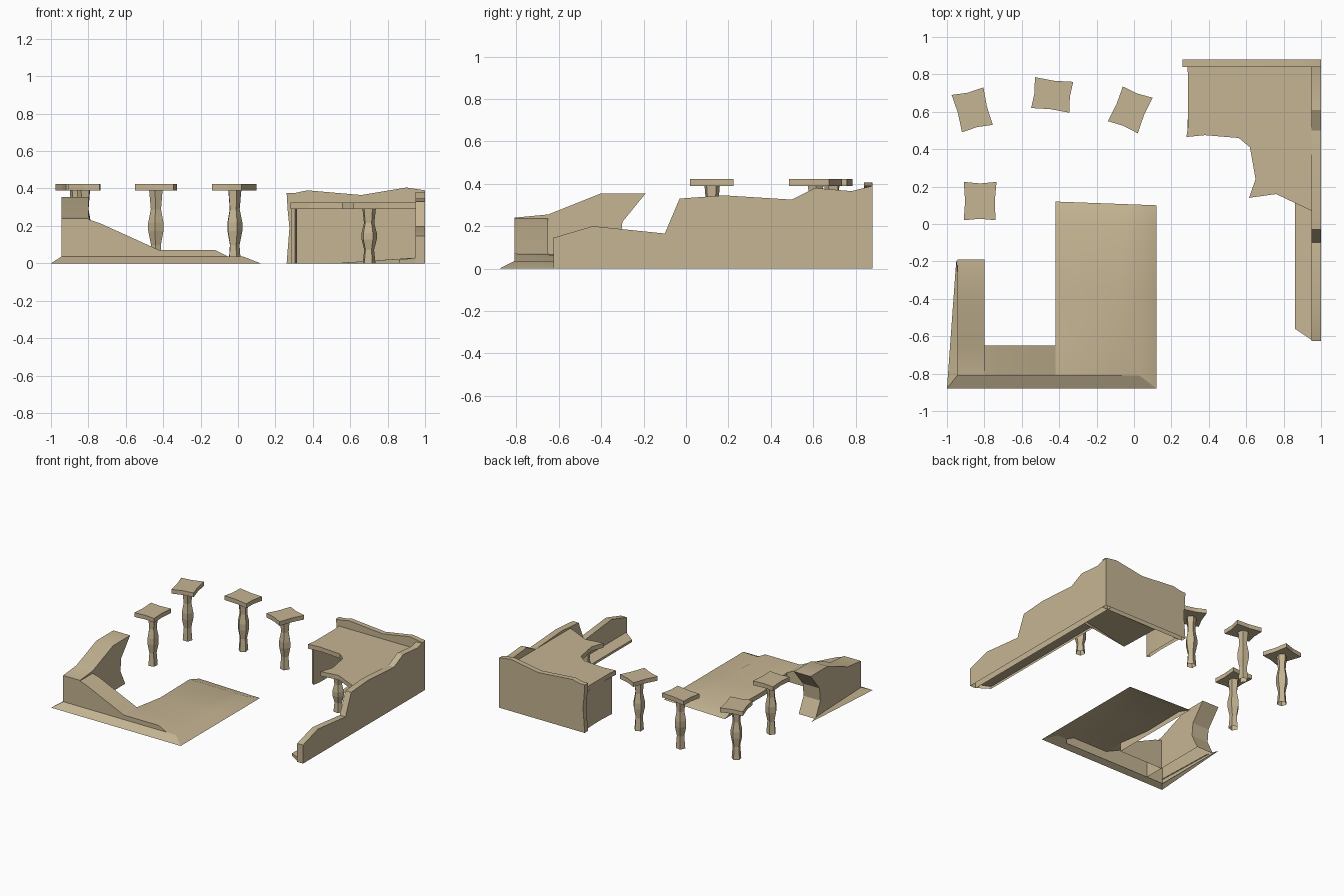
import bpy, bmesh, math
from mathutils import Vector

if "Cube" in bpy.data.objects:
    bpy.data.objects.remove(bpy.data.objects["Cube"])

stone = bpy.data.materials.new("sandstone")
stone.diffuse_color = (0.56, 0.46, 0.29, 1)
stone.use_nodes = True
stone.node_tree.nodes["Principled BSDF"].inputs["Base Color"].default_value = stone.diffuse_color


def finish(name, bm, drop=None, smooth=True):
    """Clean up, open the underside, drop hidden inner faces."""
    bmesh.ops.remove_doubles(bm, verts=bm.verts, dist=1e-5)
    bmesh.ops.recalc_face_normals(bm, faces=bm.faces)
    gone = [f for f in bm.faces
            if all(v.co.z < 1e-4 for v in f.verts) or (drop and drop(f.normal))]
    bmesh.ops.delete(bm, geom=gone, context='FACES')
    me = bpy.data.meshes.new(name)
    bm.to_mesh(me)
    bm.free()
    me.materials.append(stone)
    ob = bpy.data.objects.new(name, me)
    bpy.context.collection.objects.link(ob)
    if smooth:
        bpy.ops.object.select_all(action='DESELECT')
        ob.select_set(True)
        bpy.context.view_layer.objects.active = ob
        bpy.ops.object.shade_smooth_by_angle()
    return ob


def prism(name, pts, axis, lo, hi, drop=None, smooth=True):
    """Extrude a 2D outline along an axis from lo to hi."""
    put = {'x': lambda a, b, c: (c, a, b),
           'y': lambda a, b, c: (a, c, b),
           'z': lambda a, b, c: (a, b, c)}[axis]
    bm = bmesh.new()
    low = [bm.verts.new(put(a, b, lo)) for a, b in pts]
    high = [bm.verts.new(put(a, b, hi)) for a, b in pts]
    bm.faces.new(low)
    bm.faces.new(high)
    n = len(pts)
    for i in range(n):
        j = (i + 1) % n
        bm.faces.new((low[i], low[j], high[j], high[i]))
    return finish(name, bm, drop, smooth)


def hull(name, pts, drop=None):
    bm = bmesh.new()
    for p in pts:
        bm.verts.new(p)
    bmesh.ops.convex_hull(bm, input=bm.verts)
    return finish(name, bm, drop)


def column(name, x, y, height, turn):
    """Five-sided pillar with a bulge in the middle."""
    prof = [(0, .036), (.25, .028), (.44, .043), (.56, .043), (.74, .029), (1, .038)]
    bm = bmesh.new()
    rings = []
    n = 5
    for t, r in prof:
        rings.append([bm.verts.new((x + r * math.cos(turn + k * math.tau / n),
                                    y + r * math.sin(turn + k * math.tau / n),
                                    t * height)) for k in range(n)])
    for a, b in zip(rings, rings[1:]):
        for k in range(n):
            m = (k + 1) % n
            bm.faces.new((a[k], a[m], b[m], b[k]))
    return finish(name, bm, smooth=False)


# Free-standing pillars with pinched square caps
caps = [
    [(-.975, .69), (-.805, .73), (-.755, .53), (-.92, .49)],
    [(-.53, .785), (-.325, .76), (-.345, .595), (-.55, .62)],
    [(-.06, .735), (.10, .675), (.02, .485), (-.14, .55)],
    [(-.91, .225), (-.735, .225), (-.74, .02), (-.91, .02)],
]
for i, corners in enumerate(caps):
    cs = [Vector(c) for c in corners]
    mid = sum(cs, Vector((0, 0))) / 4
    outline = []
    for k in range(4):
        edge = (cs[k] + cs[(k + 1) % 4]) / 2
        outline += [cs[k], mid + (edge - mid) * .92]
    prism(f"pillar_cap_{i + 1}", outline, 'z', .39, .423, smooth=False)
    column(f"pillar_{i + 1}", mid.x, mid.y, .39, .3 + i * .5)

# Raised platform, its left support wall and its column
prism("platform", [(.285, .84), (.95, .84), (.95, .07), (.76, .16), (.615, .14),
                   (.65, .24), (.62, .41), (.56, .46), (.38, .475), (.28, .465),
                   (.29, .53), (.29, .78)], 'z', .29, .325, smooth=False)
prism("platform_side_wall", [(.287, .84), (.292, .65), (.285, .51), (.305, .50),
                             (.315, .56), (.315, .84)], 'z', 0, .29)
column("platform_column", .70, .24, .29, .2)

# Broken perimeter walls
prism("back_wall", [(.26, 0), (1, 0), (1, .39), (.90, .405), (.66, .365),
                    (.37, .39), (.30, .375), (.26, .375), (.265, .29), (.275, .19)],
      'y', .84, .88, lambda n: n.x > .9)
prism("right_wall", [(-.625, 0), (.88, 0), (.88, .39), (.78, .365), (.61, .38),
                     (.50, .325), (.18, .345), (-.03, .33), (-.1, .165),
                     (-.44, .20), (-.625, .145)], 'x', .95, 1, lambda n: n.y > .9)

# Sloping ground at the wall foot
hull("wall_foot", [(.95, -.62, 0), (.95, -.62, .03), (.95, .6, 0), (.95, .6, .03),
                   (.86, -.56, 0), (.86, -.56, .018), (.86, .58, 0), (.86, .58, .018)],
     lambda n: n.x > .9 or n.y > .9)
hull("platform_floor", [(.51, .84, 0), (.52, .51, 0), (.95, .58, 0),
                        (.95, .58, .03), (.95, .84, 0), (.95, .84, .03)],
     lambda n: n.x > .9 or n.y > .9)

# Ruined ramp: tall arm, sloping front, skirts
prism("ramp_arm", [(-.25, 0), (-.31, .12), (-.30, .22), (-.19, .355), (-.40, .355),
                   (-.65, .255), (-.81, .24), (-.81, 0)], 'x', -.945, -.80)
prism("ramp_slope", [(-.80, 0), (-.80, .235), (-.74, .215), (-.42, .07), (-.42, 0)],
      'y', -.81, -.65, lambda n: abs(n.x) > .95)
inner = lambda n: n.z < .1
hull("left_skirt", [(-1, -.88, 0), (-.95, -.19, 0), (-.94, -.81, 0),
                    (-.94, -.81, .035), (-.94, -.32, .02), (-.94, -.25, 0)], inner)
hull("front_skirt", [(-1, -.88, 0), (.12, -.88, 0), (-.945, -.81, 0),
                     (-.945, -.81, .035), (.03, -.81, .035), (.03, -.81, 0)], inner)

# Low uneven ground beside the ramp
xs = [-.42, -.12, -.05, .03, .12]
ys = [-.81, -.65, -.36, .0, .11]
heights = [[.07, .07, .035, .035, 0],
           [.07, .065, .035, .035, 0],
           [.035, .035, .035, .035, 0],
           [.04, .04, .035, .035, 0],
           [0, 0, 0, 0, 0]]
bm = bmesh.new()
top, base = [], []
for j, y in enumerate(ys):
    row = []
    for i, x in enumerate(xs):
        yy = y - (x + .15) * .037 if j == 4 else y
        if j == 0 and i == 4:
            yy = -.88
        row.append((x, yy))
    top.append([bm.verts.new((*p, heights[j][i])) for i, p in enumerate(row)])
    base.append([bm.verts.new((*p, 0)) for p in row])
for j in range(4):
    for i in range(4):
        bm.faces.new((top[j][i], top[j][i + 1], top[j + 1][i + 1], top[j + 1][i]))
# Front lip above the skirt and the left edge behind the ramp
rims = [((0, i), (0, i + 1)) for i in range(2)] + [((j + 1, 0), (j, 0)) for j in (1, 2, 3)]
for (a, b), (c, d) in rims:
    bm.faces.new((top[c][d], top[a][b], base[a][b], base[c][d]))
finish("ground_slab", bm)
